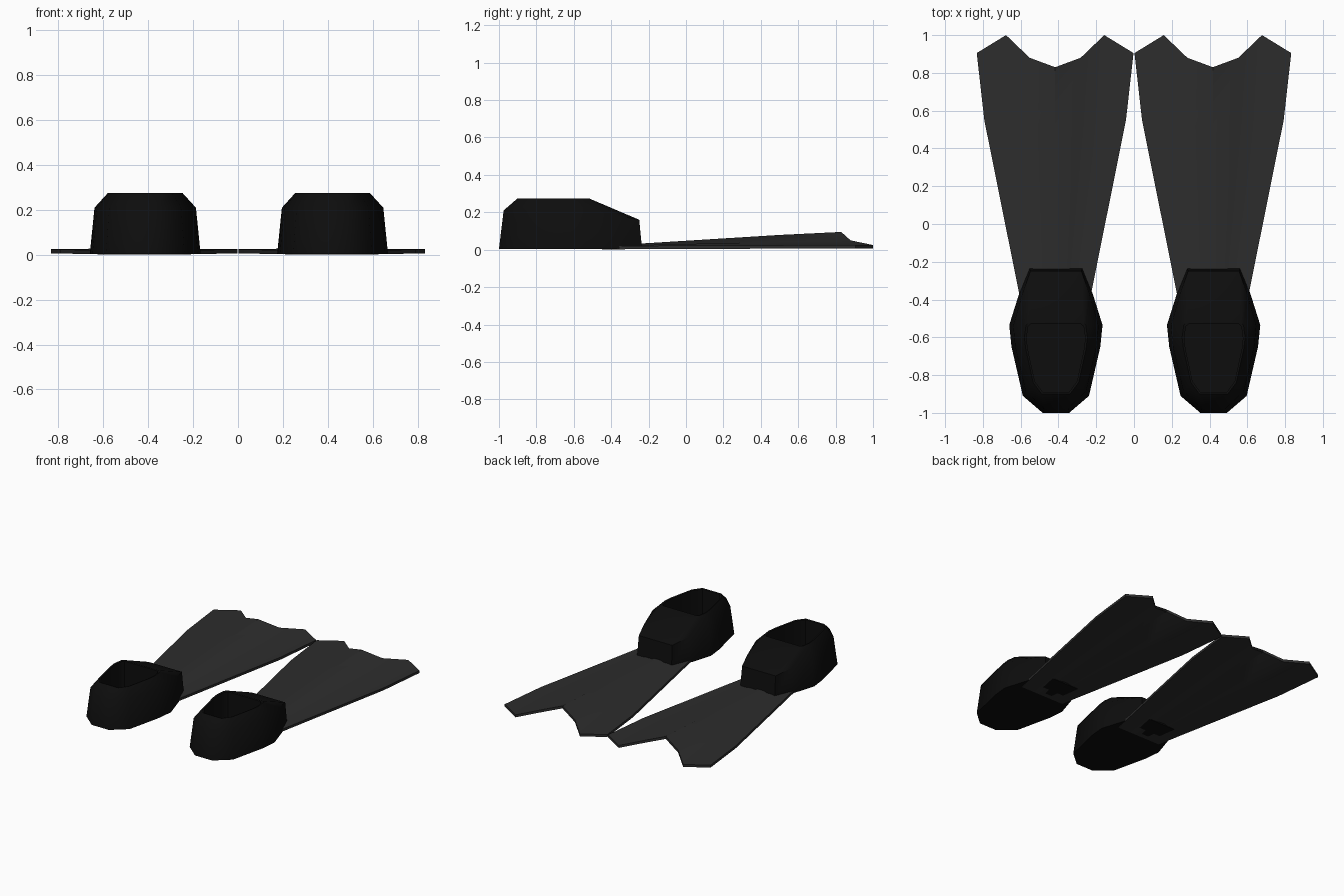
import bpy, bmesh

if "Cube" in bpy.data.objects:
    bpy.data.objects.remove(bpy.data.objects["Cube"])


def material(name, v):
    m = bpy.data.materials.new(name)
    m.diffuse_color = (v, v, v, 1)
    m.use_nodes = True
    m.node_tree.nodes["Principled BSDF"].inputs["Base Color"].default_value = m.diffuse_color
    return m


RUBBER = material("black rubber", 0.004)
BLADE = material("dark grey blade", 0.026)


def finish(bm, name, mat, x, angle):
    bmesh.ops.recalc_face_normals(bm, faces=bm.faces[:])
    me = bpy.data.meshes.new(name)
    bm.to_mesh(me)
    bm.free()
    me.materials.append(mat)
    ob = bpy.data.objects.new(name, me)
    ob.location.x = x
    bpy.context.collection.objects.link(ob)
    bpy.ops.object.select_all(action='DESELECT')
    ob.select_set(True)
    bpy.context.view_layer.objects.active = ob
    bpy.ops.object.shade_smooth_by_angle(angle=angle)


def ring(bm, half):
    # closed loop from a heel-to-toe half outline
    pts = half + [(-x, y, z) for x, y, z in reversed(half)]
    return [bm.verts.new(p) for p in pts]


def bridge(bm, a, b):
    n = len(a)
    for i in range(n):
        j = (i + 1) % n
        bm.faces.new((a[i], a[j], b[j], b[i]))


# Foot pocket: half outlines running from heel to toe
SOLE = [(.07, -1), (.175, -.91), (.235, -.65), (.247, -.535), (.195, -.37), (.14, -.235)]
SHOULDER = [(.065, -.975, .21), (.16, -.885, .21), (.215, -.65, .21),
            (.226, -.54, .21), (.178, -.37, .183), (.135, -.25, .16)]
TOP = [(.075, -.9), (.12, -.84), (.16, -.66), (.167, -.6), (.158, -.535), (.142, -.52)]


def foot_pocket(name, x):
    bm = bmesh.new()
    sole = ring(bm, [(px, py, .004) for px, py in SOLE])
    shoulder = ring(bm, SHOULDER)
    top = ring(bm, [(px, py, .275) for px, py in TOP])
    # rim and recessed foot opening
    rim = ring(bm, [(px * .93, -.7 + (py + .7) * .95, .272) for px, py in TOP])
    floor = ring(bm, [(px * .93, -.7 + (py + .7) * .95, .08) for px, py in TOP])
    loops = [sole, shoulder, top, rim, floor]
    for a, b in zip(loops, loops[1:]):
        bridge(bm, a, b)
    bm.faces.new(sole)
    bm.faces.new(floor)
    finish(bm, name, RUBBER, x, 0.75)


# Blade: rows of half cross-sections from centre to edge
ROWS = [
    [(0, -.45, .02), (.057, -.45, .02), (.11, -.45, .02), (.174, -.45, .02)],
    [(0, .5, .079), (.118, .53, .043), (.232, .55, .024), (.375, .55, .024)],
    [(0, .83, .095), (.135, .88, .05), (.26, 1, .025), (.415, .905, .025)],
]
THICK = .018


def blade(name, x):
    bm = bmesh.new()
    grids = []
    for dz in (0, -THICK):
        grids.append([[bm.verts.new((px, py, pz + dz)) for px, py, pz in
                       [(-a, b, c) for a, b, c in reversed(r[1:])] + r] for r in ROWS])
    up, low = grids
    for g in grids:
        for r0, r1 in zip(g, g[1:]):
            for i in range(6):
                bm.faces.new((r0[i], r0[i + 1], r1[i + 1], r1[i]))

    # edge walls around the sheet
    def border(g):
        return g[0] + [r[-1] for r in g[1:-1]] + g[-1][::-1] + [r[0] for r in g[-2:0:-1]]
    bridge(bm, border(up), border(low))
    finish(bm, name, BLADE, x, 0.6)


for side, x in (("left", -.4175), ("right", .4175)):
    blade(side + "_fin_blade", x)
    foot_pocket(side + "_foot_pocket", x + .004)
